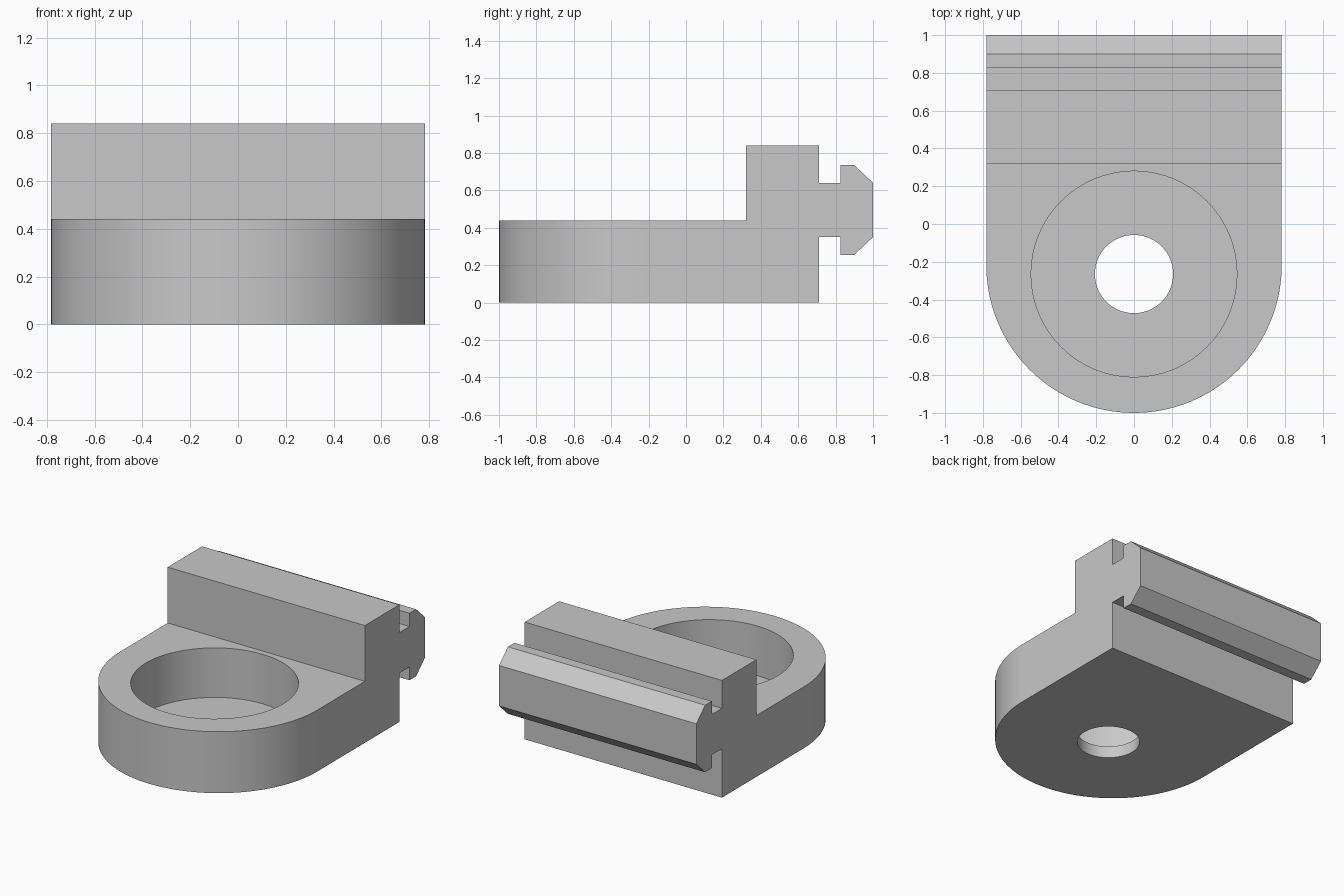
import bpy
import bmesh
from math import cos, sin, pi, radians
from mathutils import Vector

if "Cube" in bpy.data.objects:
    bpy.data.objects.remove(bpy.data.objects["Cube"], do_unlink=True)

HALF_WIDTH = 0.782
ARC_Y = HALF_WIDTH - 1.0
BORE_Y = -0.265

grey = bpy.data.materials.new("plain grey")
grey.use_nodes = True
colour = (0.58, 0.58, 0.58, 1)
grey.diffuse_color = colour
grey.node_tree.nodes["Principled BSDF"].inputs["Base Color"].default_value = colour


def prism(name, points, direction):
    """Extrude a closed outline along a direction."""
    bm = bmesh.new()
    face = bm.faces.new([bm.verts.new(p) for p in points])
    grown = bmesh.ops.extrude_face_region(bm, geom=[face])["geom"]
    moved = [g for g in grown if isinstance(g, bmesh.types.BMVert)]
    bmesh.ops.translate(bm, verts=moved, vec=Vector(direction))
    bmesh.ops.recalc_face_normals(bm, faces=bm.faces)
    mesh = bpy.data.meshes.new(name)
    bm.to_mesh(mesh)
    bm.free()
    mesh.materials.append(grey)
    obj = bpy.data.objects.new(name, mesh)
    bpy.context.collection.objects.link(obj)
    return obj


def arc(radius, y, z, start, end, steps):
    angles = [start + (end - start) * i / steps for i in range(steps + 1)]
    return [(radius * cos(a), y + radius * sin(a), z) for a in angles]


def cut(target, cutter, operation):
    """Apply a boolean and discard the cutter."""
    cutter.hide_render = True
    mod = target.modifiers.new(cutter.name, "BOOLEAN")
    mod.operation, mod.object, mod.solver = operation, cutter, "EXACT"
    bpy.context.view_layer.objects.active = target
    bpy.ops.object.modifier_apply(modifier=mod.name)
    bpy.data.objects.remove(cutter, do_unlink=True)


# Side profile: base, raised block and T-shaped rail
side = [(-1.2, 0), (0.71, 0), (0.71, 0.35), (0.825, 0.35), (0.825, 0.255),
        (0.9, 0.255), (1, 0.35), (1, 0.64), (0.9, 0.735), (0.825, 0.735),
        (0.825, 0.64), (0.71, 0.64), (0.71, 0.84), (0.32, 0.84),
        (0.32, 0.44), (-1.2, 0.44)]
bracket = prism("rail_bracket", [(-1, y, z) for y, z in side], (2, 0, 0))

# Plan outline with the rounded front
plan = arc(HALF_WIDTH, ARC_Y, -0.5, -pi, 0, 64)
plan += [(HALF_WIDTH, 1.2, -0.5), (-HALF_WIDTH, 1.2, -0.5)]
cut(bracket, prism("plan_cutter", plan, (0, 0, 2)), "INTERSECT")

# Wide recess and the smaller through hole in its floor
for name, radius, bottom in (("recess_cutter", 0.545, 0.085), ("hole_cutter", 0.207, -0.2)):
    circle = arc(radius, BORE_Y, bottom, 0, 2 * pi, 64)[:-1]
    cut(bracket, prism(name, circle, (0, 0, 1)), "DIFFERENCE")

# Smooth curved walls, crisp edges
bpy.ops.object.select_all(action="DESELECT")
bracket.select_set(True)
bpy.context.view_layer.objects.active = bracket
bpy.ops.object.shade_smooth_by_angle(angle=radians(25))
